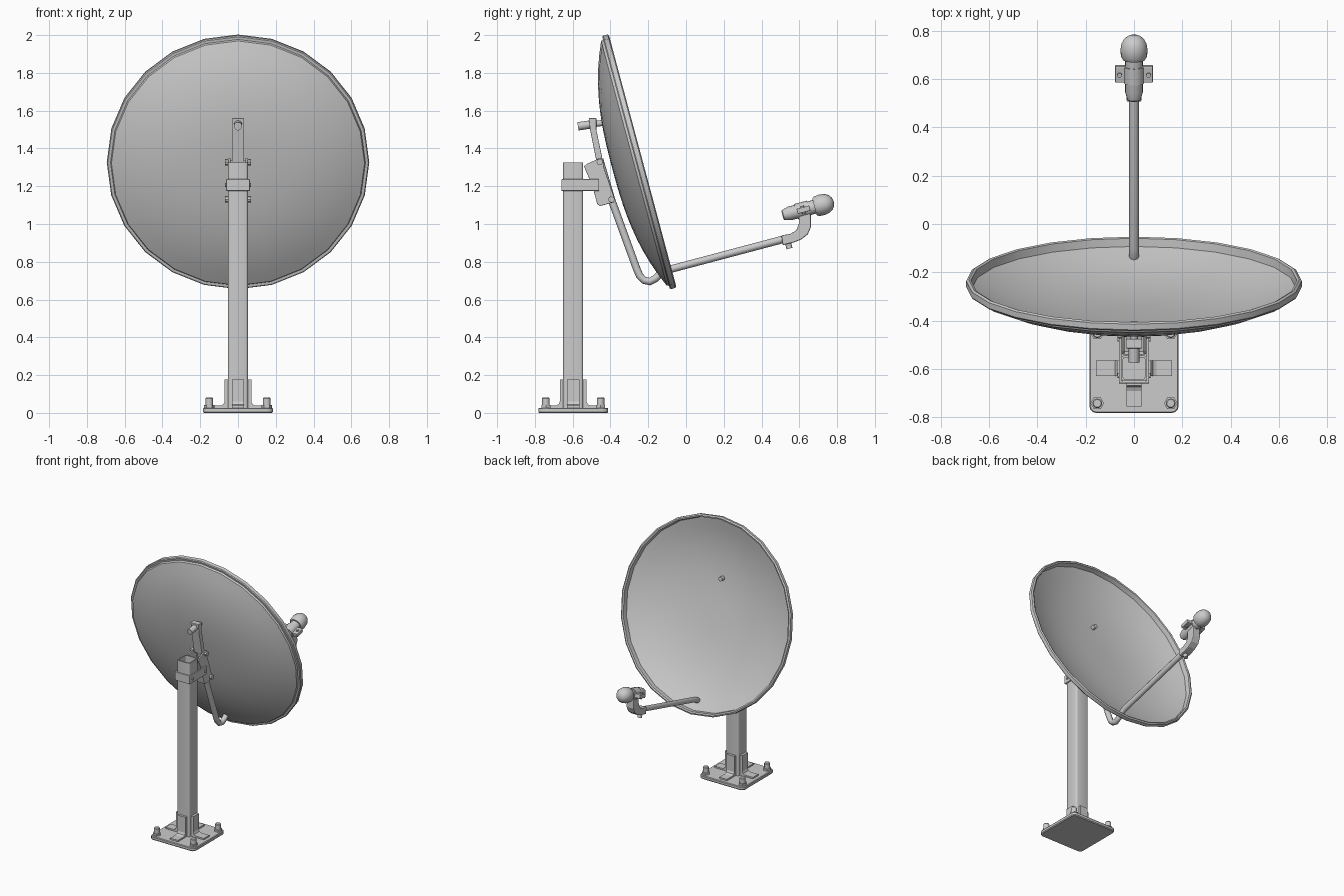
import bpy, bmesh, math
from mathutils import Matrix, Vector

if "Cube" in bpy.data.objects:
    bpy.data.objects.remove(bpy.data.objects["Cube"])

TILT = math.radians(15)
AIM = Matrix.Rotation(TILT - math.pi / 2, 4, 'X')   # local z -> tilted beam direction
MAST_Y = -0.597


def finish(name, bm, bevel=0, smooth=True):
    bmesh.ops.recalc_face_normals(bm, faces=bm.faces)
    me = bpy.data.meshes.new(name)
    bm.to_mesh(me)
    bm.free()
    ob = bpy.data.objects.new(name, me)
    bpy.context.collection.objects.link(ob)
    if smooth:
        bpy.ops.object.select_all(action='DESELECT')
        ob.select_set(True)
        bpy.context.view_layer.objects.active = ob
        bpy.ops.object.shade_smooth_by_angle(angle=math.radians(32))
    if bevel:
        m = ob.modifiers.new("bevel", 'BEVEL')
        m.width, m.segments, m.limit_method = bevel, 2, 'ANGLE'
    return ob


def loft(name, loops, cap=True, closed=False, mat=Matrix(), **kw):
    """Skin a list of equal-length point loops."""
    bm = bmesh.new()
    rings = [[bm.verts.new(mat @ Vector(p)) for p in lp] for lp in loops]
    pairs = list(zip(rings, rings[1:])) + ([(rings[-1], rings[0])] if closed else [])
    for a, b in pairs:
        for i in range(len(a)):
            j = (i + 1) % len(a)
            bm.faces.new((a[i], a[j], b[j], b[i]))
    if cap and not closed:
        bm.faces.new(rings[0])
        bm.faces.new(rings[-1])
    bmesh.ops.remove_doubles(bm, verts=bm.verts, dist=1e-5)
    return finish(name, bm, **kw)


def lathe(name, profile, n, mat, **kw):
    ang = [2 * math.pi * i / n for i in range(n)]
    return loft(name, [[(r * math.cos(a), r * math.sin(a), z) for a in ang]
                       for r, z in profile], mat=mat, **kw)


def rod(name, p, q, r, n=12):
    p, q = Vector(p), Vector(q)
    mat = Matrix.Translation(p) @ (q - p).to_track_quat('Z', 'Y').to_matrix().to_4x4()
    return lathe(name, [(r, 0), (r, (q - p).length)], n, mat)


def box(name, lo, hi, bevel=0.004, mat=Matrix()):
    (x0, y0, z0), (x1, y1, z1) = lo, hi
    return loft(name, [[(x0, y0, z), (x1, y0, z), (x1, y1, z), (x0, y1, z)] for z in (z0, z1)],
                mat=mat, bevel=bevel, smooth=False)


def side_profile(name, pts, x0, x1, bevel=0.003):
    return loft(name, [[(x, y, z) for y, z in pts] for x in (x0, x1)], bevel=bevel, smooth=False)


def rounded_square(h, r, z, n=3):
    pts = []
    for k, (sx, sy) in enumerate(((1, 1), (-1, 1), (-1, -1), (1, -1))):
        for i in range(n + 1):
            a = math.pi / 2 * (k + i / n)
            pts.append((sx * (h - r) + r * math.cos(a), MAST_Y + sy * (h - r) + r * math.sin(a), z))
    return pts


# Base plate
loft("base_plate", [rounded_square(0.18, 0.025, 0), rounded_square(0.185, 0.03, 0.006),
                    rounded_square(0.185, 0.03, 0.022), rounded_square(0.181, 0.026, 0.027)])

# Hollow square mast
loft("mast", [rounded_square(0.053, 0.014, 0.02), rounded_square(0.053, 0.014, 1.325),
              rounded_square(0.045, 0.008, 1.325), rounded_square(0.045, 0.008, 0.02)], closed=True)

# Anchor bolts with hex nuts
for sx in (-1, 1):
    for sy in (-1, 1):
        at = Matrix.Translation((sx * 0.152, MAST_Y + sy * 0.145, 0.02))
        lathe("anchor_nut", [(0.028, 0), (0.028, 0.022)], 6, at)
        lathe("anchor_bolt", [(0.02, 0), (0.02, 0.057), (0.016, 0.062)], 12, at)

# L-shaped foot brackets on four sides, with a fillet
foot = [(0.05, 0.02), (0.158, 0.02), (0.158, 0.038), (0.093, 0.038), (0.078, 0.045),
        (0.071, 0.06), (0.071, 0.177), (0.05, 0.177)]
for k in range(4):
    spin = Matrix.Translation((0, MAST_Y, 0)) @ Matrix.Rotation(k * math.pi / 2, 4, 'Z')
    loft("foot_bracket", [[(x, y, z) for y, z in foot] for x in (-0.032, 0.032)],
         mat=spin, smooth=False)

# Mast clamp: front strap and two side straps
box("clamp_front", (-0.063, -0.66, 1.175), (0.063, -0.648, 1.237))
plate = [(-0.54, 1.305), (-0.525, 1.318), (-0.455, 1.35), (-0.44, 1.345), (-0.435, 1.3),
         (-0.38, 1.14), (-0.383, 1.115), (-0.455, 1.095), (-0.47, 1.105), (-0.495, 1.2)]
for s in (-1, 1):
    x0, x1 = sorted((s * 0.051, s * 0.063))
    box("clamp_side", (x0, -0.66, 1.175), (x1, -0.46, 1.237))
    for y in (-0.627, -0.477):
        rod("clamp_rivet", (s * 0.06, y, 1.206), (s * 0.069, y, 1.206), 0.01)
    # Pivot plates and their bolts
    x0, x1 = sorted((s * 0.04, s * 0.051))
    side_profile("pivot_plate", plate, x0, x1)
    for y, z in ((-0.457, 1.328), (-0.395, 1.13)):
        rod("pivot_nut", (s * 0.045, y, z), (s * 0.068, y, z), 0.017, 8)
for y, z in ((-0.457, 1.328), (-0.395, 1.13)):
    rod("pivot_pin", (-0.06, y, z), (0.06, y, z), 0.01)
side_profile("pivot_web", [(-0.54, 1.305), (-0.528, 1.305), (-0.458, 1.1), (-0.47, 1.105),
                           (-0.495, 1.2)], -0.045, 0.045, 0)

# Upper strut and dish fixing bolt
side_profile("upper_strut", [(-0.515, 1.56), (-0.475, 1.56), (-0.475, 1.5), (-0.437, 1.32),
                             (-0.472, 1.32), (-0.508, 1.5)], -0.033, 0.033)
rod("fixing_knob", (0, -0.572, 1.517), (0, -0.505, 1.527), 0.022)
rod("fixing_shaft", (0, -0.5, 1.527), (0, -0.405, 1.54), 0.016)

# Bent feed arm
cu = bpy.data.curves.new("feed_arm", 'CURVE')
cu.dimensions = '3D'
cu.bevel_depth, cu.bevel_resolution, cu.use_fill_caps = 0.02, 2, True
path = [(-0.457, 1.34), (-0.395, 1.13), (-0.262, 0.765), (-0.245, 0.725), (-0.222, 0.702),
        (-0.192, 0.695), (-0.16, 0.712), (-0.135, 0.737), (-0.1, 0.756), (0.53, 0.923)]
sp = cu.splines.new('POLY')
sp.points.add(len(path) - 1)
for pt, (y, z) in zip(sp.points, path):
    pt.co = (0, y, z, 1)
bpy.context.collection.objects.link(bpy.data.objects.new("feed_arm", cu))

# Dish: inner bowl, rolled lip, outer bowl
def bowl(r):
    return -0.028 - 0.118 * (1 - (r / 0.67) ** 2.6)

radii = [0.67 * i / 10 for i in range(11)]
dish = [(r, bowl(r) + 0.006) for r in radii]
dish += [(0.674, 0.012), (0.684, 0.016), (0.694, 0.01), (0.695, -0.014), (0.69, -0.02), (0.675, -0.02)]
dish += [(r, bowl(r) - 0.004) for r in reversed(radii)]
lathe("dish", dish, 24, Matrix.Translation((0, -0.245, 1.33)) @ AIM, cap=False)

# Curved bracket at the end of the arm
side_profile("feed_bracket", [(0.505, 0.94), (0.55, 0.947), (0.583, 0.965), (0.597, 1.0), (0.597, 1.05),
                              (0.66, 1.06), (0.662, 0.985), (0.645, 0.945), (0.61, 0.918),
                              (0.57, 0.902), (0.512, 0.888)], -0.03, 0.03, 0.006)
rod("bracket_bolt", (0, 0.535, 0.92), (0, 0.548, 0.87), 0.016)

# Feed head with dome cap
HEAD = Matrix.Translation((0, 0.62, 1.075)) @ AIM
lathe("feed_head", [(0.022, -0.113), (0.028, -0.108), (0.037, -0.075), (0.037, 0.062), (0.046, 0.062),
                    (0.054, 0.075), (0.056, 0.105), (0.052, 0.13), (0.041, 0.15), (0.024, 0.163),
                    (0.0, 0.168)], 16, HEAD)
lathe("head_collar", [(0.042, -0.038), (0.042, 0.032)], 16, HEAD)
for s in (-1, 1):
    x0, x1 = sorted((s * 0.03, s * 0.078))
    box("collar_ear", (x0, -0.014, -0.033), (x1, 0.014, 0.037), 0.004, HEAD)
    rod("ear_bolt", HEAD @ Vector((s * 0.06, 0.022, 0)), HEAD @ Vector((s * 0.06, -0.022, 0)), 0.01, 8)
